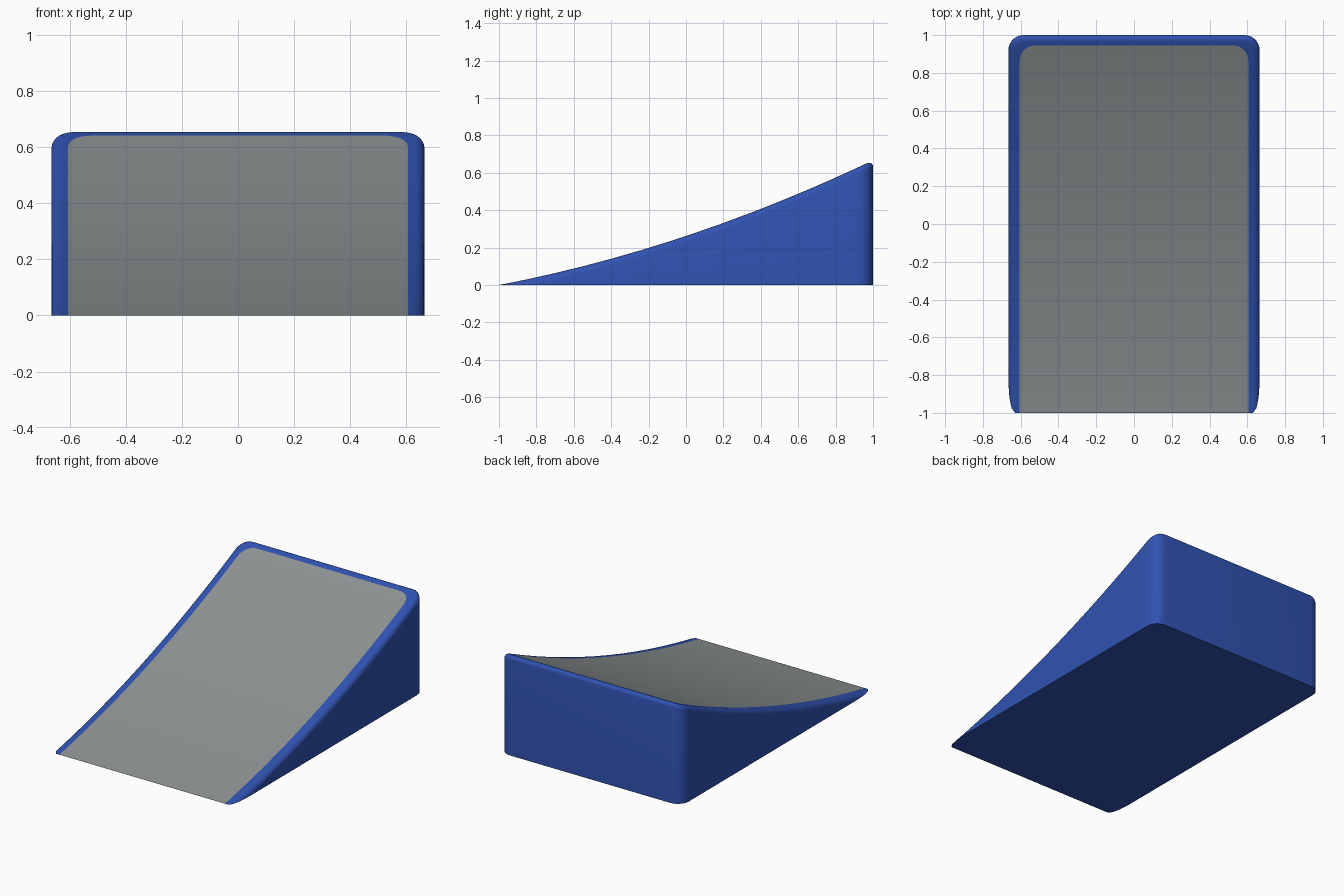
import bpy, bmesh, math

if "Cube" in bpy.data.objects:
    bpy.data.objects.remove(bpy.data.objects["Cube"])

HALF_W = 0.665      # half width of the wedge
R = 0.035           # rounded rim radius
CORNER = 0.08       # plan radius of back corners
INSET = 0.06        # grey panel inset
RIM_SEG, CORNER_SEG = 5, 7


def height(y):
    """Curved slope from the front edge up to the back."""
    t = y + 1
    return 0.1907 * t + 0.0713 * t * t


def material(name, colour):
    m = bpy.data.materials.new(name)
    m.diffuse_color = (*colour, 1)
    m.use_nodes = True
    m.node_tree.nodes["Principled BSDF"].inputs["Base Color"].default_value = m.diffuse_color
    return m


# Perimeter stations on the right side: (panel point, rim base point, outward normal)
stations = []
side_end = 1 - CORNER
panel_end = 1 - INSET + 0.005 - CORNER
for y in (-1, -0.975, -0.95, -0.9, -0.84, -0.7, -0.55, -0.4, -0.25, -0.1,
          0.05, 0.2, 0.36, 0.52, 0.66, 0.78):
    stations.append(((HALF_W - INSET, y), (HALF_W - R, y), (1, 0)))
for i in range(CORNER_SEG + 1):
    a = math.pi / 2 * i / CORNER_SEG
    c, s = math.cos(a), math.sin(a)
    panel = (HALF_W - INSET - CORNER + CORNER * c, panel_end + CORNER * s)
    base = (HALF_W - CORNER + (CORNER - R) * c, side_end + (CORNER - R) * s)
    stations.append((panel, base, (c, s)))


def column(bm, station, side):
    """Vertices from the panel edge, over the rounded rim, down to the ground."""
    panel, base, n = station
    verts = [bm.verts.new((side * panel[0], panel[1], height(panel[1])))]
    top = height(base[1])
    limit = math.pi / 2 if top >= R else math.acos(1 - top / R)
    for k in range(RIM_SEG + 1):
        t = limit * k / RIM_SEG
        x = base[0] + n[0] * R * math.sin(t)
        y = base[1] + n[1] * R * math.sin(t)
        z = max(0, height(y) - R * (1 - math.cos(t)))
        verts.append(bm.verts.new((side * x, y, z)))
    verts.append(bm.verts.new((side * x, y, 0)))
    return verts


bm = bmesh.new()
right = [column(bm, s, 1) for s in stations]
left = [column(bm, s, -1) for s in stations]

# Rim and walls around right side, back and left side
ring = right + left[::-1]
for a, b in zip(ring, ring[1:]):
    for k in range(len(a) - 1):
        bm.faces.new((a[k], a[k + 1], b[k + 1], b[k]))

# Grey sloped panel and flat underside, in strips across the width
for i in range(len(right) - 1):
    f = bm.faces.new((left[i][0], right[i][0], right[i + 1][0], left[i + 1][0]))
    f.material_index = 1
    bm.faces.new((right[i][-1], left[i][-1], left[i + 1][-1], right[i + 1][-1]))

bmesh.ops.remove_doubles(bm, verts=bm.verts, dist=1e-5)
bmesh.ops.recalc_face_normals(bm, faces=bm.faces)

mesh = bpy.data.meshes.new("curved_ramp")
bm.to_mesh(mesh)
bm.free()
mesh.materials.append(material("blue", (0.03, 0.085, 0.44)))
mesh.materials.append(material("grey", (0.27, 0.29, 0.29)))
ramp = bpy.data.objects.new("curved_ramp", mesh)
bpy.context.collection.objects.link(ramp)

# Smooth rim, sharp bottom edges
bpy.context.view_layer.objects.active = ramp
ramp.select_set(True)
bpy.ops.object.shade_smooth_by_angle(angle=math.radians(35))
